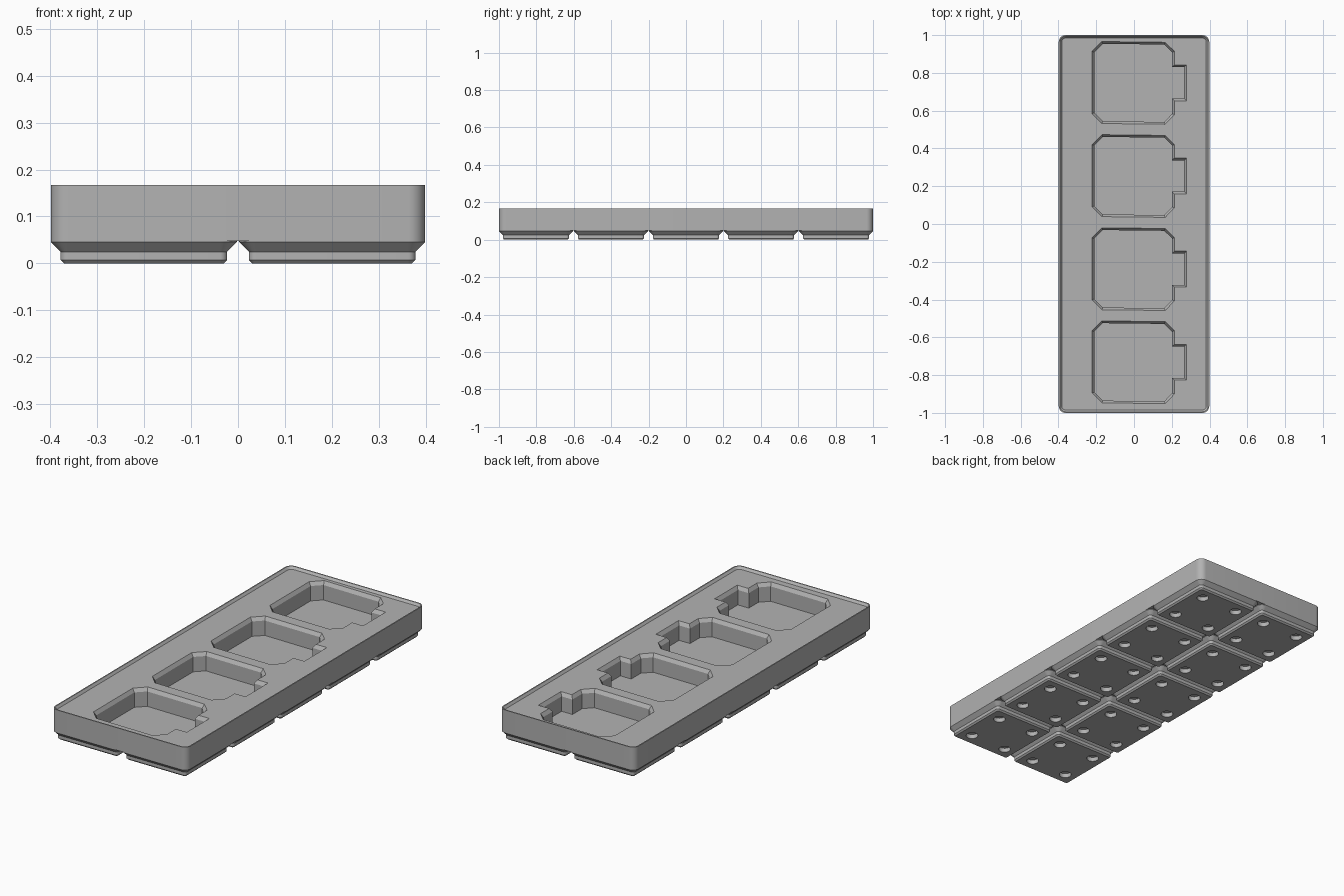
import bpy
import bmesh
from math import cos, sin, pi
from mathutils import Vector

cube = bpy.data.objects.get("Cube")
if cube:
    bpy.data.objects.remove(cube, do_unlink=True)

grey = bpy.data.materials.new("grey plastic")
grey.use_nodes = True
grey.diffuse_color = (0.45, 0.45, 0.45, 1)
grey.node_tree.nodes["Principled BSDF"].inputs["Base Color"].default_value = grey.diffuse_color

PITCH = 0.401
FOOT = 0.396
RADIUS = 0.036
BODY_BOTTOM = 0.048
DECK = 0.155
TOP = 0.167


def rounded_rect(width, depth, radius, steps=8):
    """Counter-clockwise outline with arc corners."""
    points = []
    for quarter, (sx, sy) in enumerate([(1, 1), (-1, 1), (-1, -1), (1, -1)]):
        for i in range(steps + 1):
            a = (quarter + i / steps) * pi / 2
            points.append((sx * (width / 2 - radius) + radius * cos(a),
                           sy * (depth / 2 - radius) + radius * sin(a)))
    return points


def inset(outline, amount):
    """Mitred inset of a counter-clockwise outline."""
    result = []
    for i, point in enumerate(outline):
        p = Vector(point)
        before = (p - Vector(outline[i - 1])).normalized()
        after = (Vector(outline[(i + 1) % len(outline)]) - p).normalized()
        n1, n2 = Vector((-before.y, before.x)), Vector((-after.y, after.x))
        result.append(p + (n1 + n2) * amount / (1 + n1.dot(n2)))
    return result


def add_loft(bm, rings):
    """Closed solid through (outline, z) rings."""
    loops = [[bm.verts.new((x, y, z)) for x, y in outline] for outline, z in rings]
    for low, high in zip(loops, loops[1:]):
        for i in range(len(low)):
            j = (i + 1) % len(low)
            bm.faces.new((low[i], low[j], high[j], high[i]))
    bm.faces.new(loops[0][::-1])
    bm.faces.new(loops[-1])


def finish(bm, name):
    bmesh.ops.recalc_face_normals(bm, faces=bm.faces)
    mesh = bpy.data.meshes.new(name)
    bm.to_mesh(mesh)
    bm.free()
    mesh.materials.append(grey)
    obj = bpy.data.objects.new(name, mesh)
    bpy.context.collection.objects.link(obj)
    return obj


def cut_and_smooth(obj, cutter):
    mod = obj.modifiers.new("cut", "BOOLEAN")
    mod.operation = "DIFFERENCE"
    mod.solver = "EXACT"
    mod.object = cutter
    bpy.ops.object.select_all(action="DESELECT")
    bpy.context.view_layer.objects.active = obj
    obj.select_set(True)
    bpy.ops.object.modifier_apply(modifier=mod.name)
    bpy.data.objects.remove(cutter, do_unlink=True)
    bpy.ops.object.shade_smooth_by_angle(angle=pi / 6)


# Tray body with a shallow raised rim
width, length = PITCH + FOOT, 4 * PITCH + FOOT


def body_ring(gap):
    return rounded_rect(width - 2 * gap, length - 2 * gap, RADIUS - gap)


bm = bmesh.new()
add_loft(bm, [(body_ring(0), BODY_BOTTOM), (body_ring(0), TOP),
              (body_ring(0.006), TOP), (body_ring(0.016), DECK)])
body = finish(bm, "tray_body")

# Four clipped-corner pockets, each with a finger notch and a bevelled edge
pocket = [(-0.17, 0.217), (-0.222, 0.165), (-0.222, -0.165), (-0.17, -0.217),
          (0.165, -0.221), (0.214, -0.17), (0.214, -0.097), (0.278, -0.097),
          (0.278, 0.093), (0.214, 0.093), (0.214, 0.165), (0.165, 0.213)]
bm = bmesh.new()
for k in range(4):
    centre = 0.749 - 0.493 * k
    outer = [(x, y + centre) for x, y in pocket]
    inner = inset(outer, 0.012)
    add_loft(bm, [(inner, 0.058), (inner, DECK - 0.018),
                  (outer, DECK), (outer, TOP + 0.02)])
cut_and_smooth(body, finish(bm, "pocket_cutter"))

# Stepped foot with four round recesses underneath
bm = bmesh.new()
add_loft(bm, [(rounded_rect(FOOT - 2 * g, FOOT - 2 * g, RADIUS - g), z)
              for g, z in [(0.028, 0), (0.0205, 0.0076), (0.0205, 0.0248),
                           (0, 0.0453), (0, BODY_BOTTOM)]])
foot = finish(bm, "foot")
bm = bmesh.new()
for sx in (-1, 1):
    for sy in (-1, 1):
        circle = [(sx * 0.108 + 0.03 * cos(i * pi / 16),
                   sy * 0.108 + 0.03 * sin(i * pi / 16)) for i in range(32)]
        add_loft(bm, [(circle, -0.02), (circle, 0.023)])
cut_and_smooth(foot, finish(bm, "recess_cutter"))

# Grid of feet, two across and five along
for column in range(2):
    for row in range(5):
        copy = foot if column == row == 0 else foot.copy()
        if copy is not foot:
            bpy.context.collection.objects.link(copy)
        copy.name = f"foot_{column + 1}_{row + 1}"
        copy.location = ((column - 0.5) * PITCH, (row - 2) * PITCH, 0)
